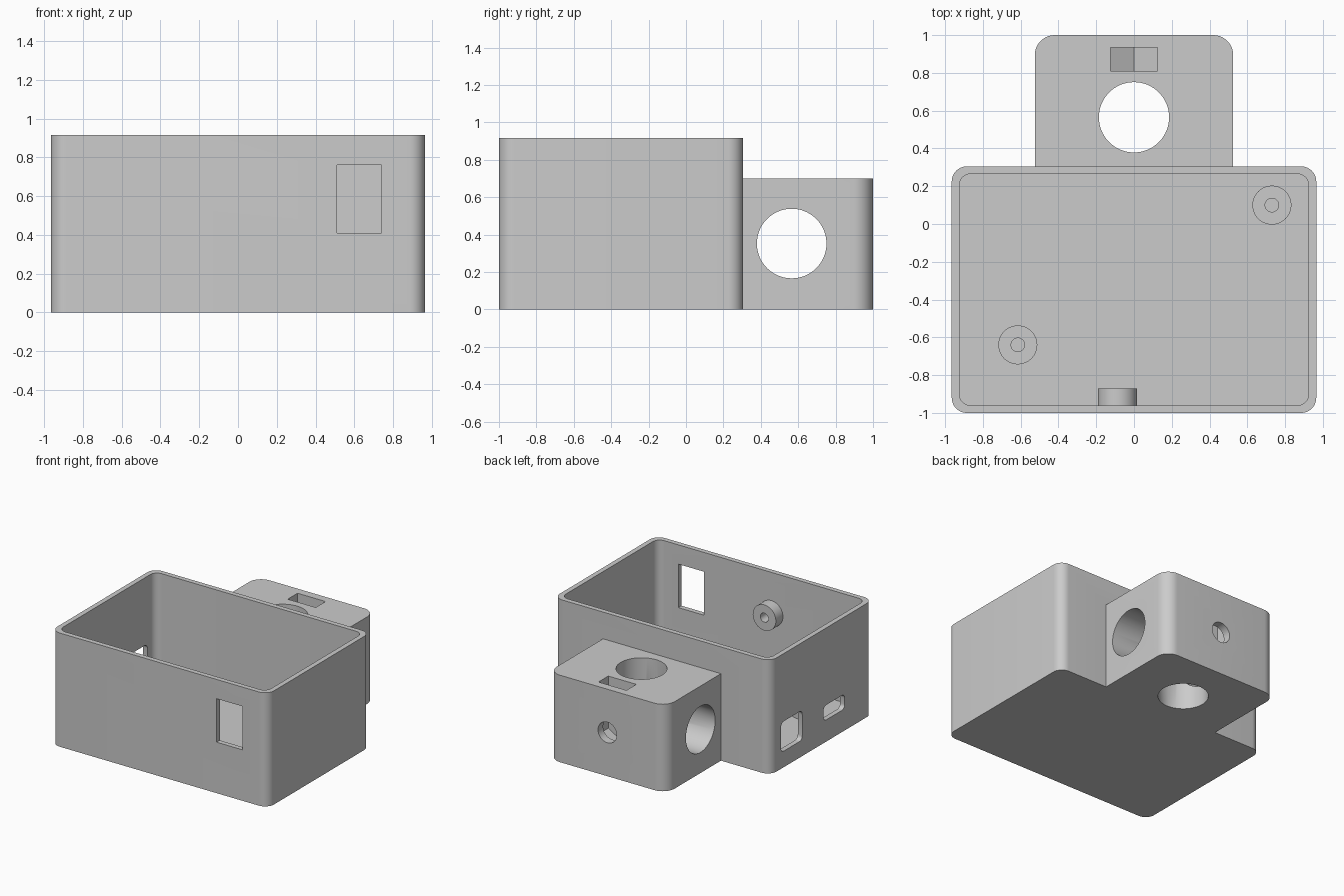
import bpy, bmesh
from math import cos, sin, pi
from mathutils import Vector

if "Cube" in bpy.data.objects:
    bpy.data.objects.remove(bpy.data.objects["Cube"], do_unlink=True)

grey = bpy.data.materials.new("light grey plastic")
grey.use_nodes = True
grey.diffuse_color = (0.6, 0.6, 0.6, 1)
grey.node_tree.nodes["Principled BSDF"].inputs["Base Color"].default_value = (0.6, 0.6, 0.6, 1)


def circle(u, v, r, n=64):
    return [(u + r * cos(2 * pi * i / n), v + r * sin(2 * pi * i / n)) for i in range(n)]


def rounded_rect(u0, u1, v0, v1, r, n=10):
    centres = [(u1 - r, v1 - r), (u0 + r, v1 - r), (u0 + r, v0 + r), (u1 - r, v0 + r)]
    return [(cu + r * cos(pi / 2 * (q + i / n)), cv + r * sin(pi / 2 * (q + i / n)))
            for q, (cu, cv) in enumerate(centres) for i in range(n + 1)]


def rect(u0, u1, v0, v1):
    return [(u0, v0), (u1, v0), (u1, v1), (u0, v1)]


def prism(name, outline, axis, start, end):
    """Extrude a flat outline along x (v = y, z), y (x, z) or z (x, y)."""
    place = {"x": lambda u, v, t: (t, u, v),
             "y": lambda u, v, t: (u, t, v),
             "z": lambda u, v, t: (u, v, t)}[axis]
    bm = bmesh.new()
    face = bm.faces.new([bm.verts.new(place(u, v, start)) for u, v in outline])
    ext = bmesh.ops.extrude_face_region(bm, geom=[face])
    shift = Vector(place(0, 0, end - start))
    bmesh.ops.translate(bm, vec=shift, verts=[g for g in ext["geom"] if isinstance(g, bmesh.types.BMVert)])
    bmesh.ops.recalc_face_normals(bm, faces=bm.faces)
    mesh = bpy.data.meshes.new(name)
    bm.to_mesh(mesh)
    bm.free()
    mesh.materials.append(grey)
    obj = bpy.data.objects.new(name, mesh)
    bpy.context.collection.objects.link(obj)
    return obj


def activate(obj):
    bpy.ops.object.select_all(action="DESELECT")
    obj.select_set(True)
    bpy.context.view_layer.objects.active = obj


def combine(target, tool, operation="DIFFERENCE"):
    tool.hide_render = True
    mod = target.modifiers.new("combine", "BOOLEAN")
    mod.operation, mod.solver, mod.object = operation, "EXACT", tool
    activate(target)
    bpy.ops.object.modifier_apply(modifier=mod.name)
    bpy.data.objects.remove(tool, do_unlink=True)


def smooth(obj):
    activate(obj)
    bpy.ops.object.shade_smooth_by_angle(angle=pi / 6)


# Box with the clamp block joined to its back, then hollowed
floor = 0.04
body = prism("enclosure_body", rounded_rect(-0.965, 0.965, -1, 0.305, 0.08), "z", 0, 0.915)
combine(body, prism("block", rounded_rect(-0.525, 0.525, 0, 1, 0.105), "z", 0, 0.7), "UNION")
combine(body, prism("cavity", rounded_rect(-0.925, 0.925, -0.96, 0.265, 0.06), "z", floor, 1.2))

# Display window in the front wall
combine(body, prism("window", rect(0.51, 0.74, 0.41, 0.76), "y", -1.2, -0.9))

# Two rounded ports in the right-hand short wall
for y0, y1, z0, z1 in [(-0.1, 0.17, 0.13, 0.37), (-0.64, -0.37, 0.175, 0.295)]:
    combine(body, prism("port", rounded_rect(y0, y1, z0, z1, 0.035, 5), "x", -1.2, -0.9))

# Crossing pole holes in the clamp block
bore_y, bore_z, bore_r = 0.565, 0.352, 0.186
combine(body, prism("upright_bore", circle(0, bore_y, bore_r), "z", -0.2, 0.9))
combine(body, prism("cross_bore", circle(bore_y, bore_z, bore_r), "x", -0.8, 0.8))

# Clamp screw hole and drop-in nut slot with a pointed floor
combine(body, prism("screw_hole", circle(0, bore_z, 0.083, 40), "y", bore_y, 1.2))
half = 0.125
nut = [(-half, 0.9), (-half, bore_z - 0.072), (0, bore_z - 0.144), (half, bore_z - 0.072), (half, 0.9)]
combine(body, prism("nut_slot", nut, "y", 0.81, 0.935))
smooth(body)


# Drilled round standoffs on the floor and the front wall
def standoff(name, u, v, axis, base):
    post = prism(name, circle(u, v, 0.103), axis, base - 0.01, base + 0.09)
    combine(post, prism("pilot", circle(u, v, 0.036, 32), axis, base + 0.001, base + 0.3))
    smooth(post)


standoff("floor_standoff_back", 0.73, 0.1, "z", floor)
standoff("floor_standoff_front", -0.615, -0.64, "z", floor)
standoff("wall_standoff", -0.088, 0.585, "y", -0.96)
